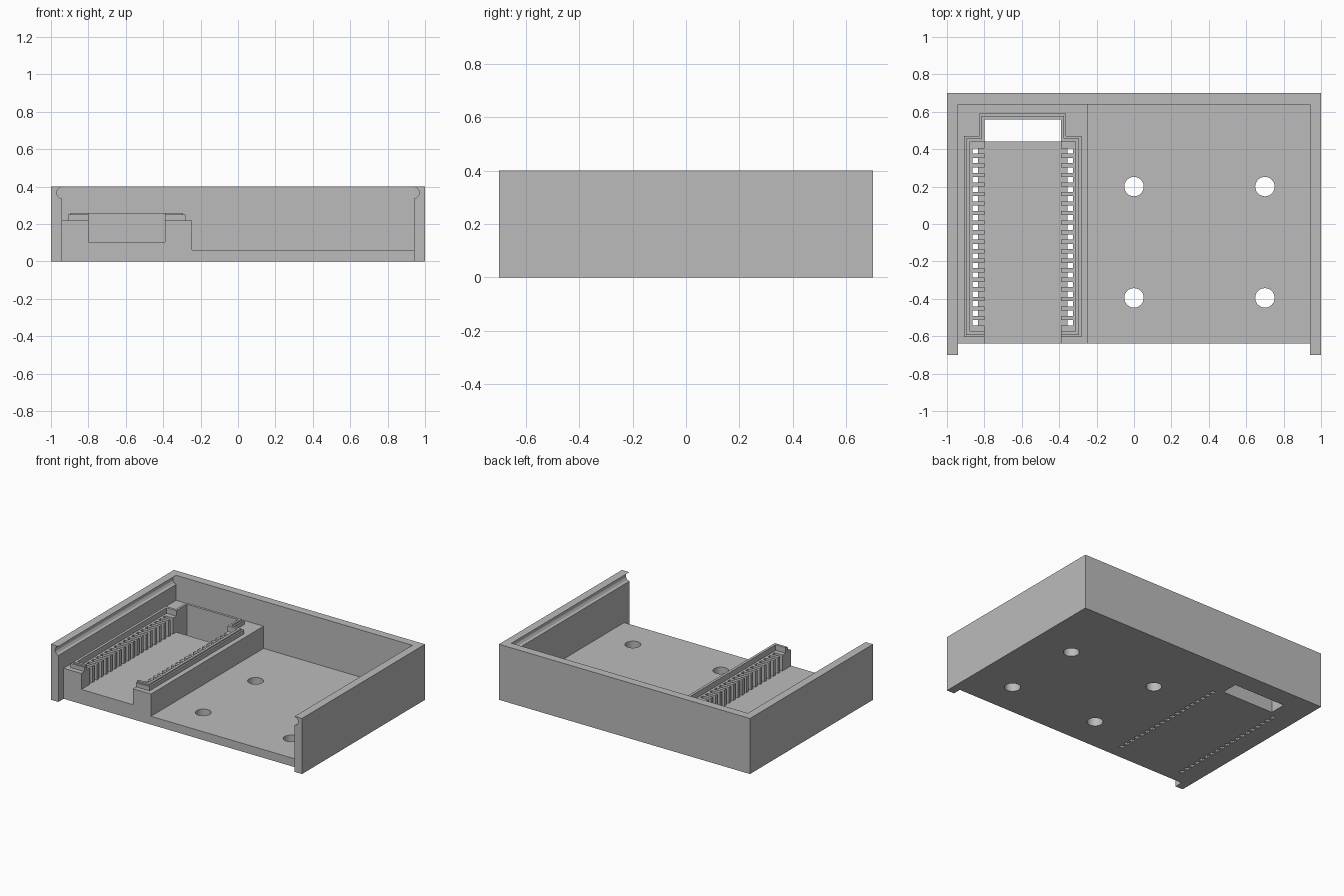
import bpy, bmesh, math
from mathutils import Matrix, Vector

cube = bpy.data.objects.get("Cube")
if cube:
    bpy.data.objects.remove(cube, do_unlink=True)

grey = bpy.data.materials.new("light_grey_plastic")
grey.use_nodes = True
grey.diffuse_color = (0.5, 0.5, 0.5, 1)
grey.node_tree.nodes["Principled BSDF"].inputs["Base Color"].default_value = (0.5, 0.5, 0.5, 1)


def finish(name, bm):
    bmesh.ops.recalc_face_normals(bm, faces=bm.faces)
    mesh = bpy.data.meshes.new(name)
    bm.to_mesh(mesh)
    bm.free()
    mesh.materials.append(grey)
    ob = bpy.data.objects.new(name, mesh)
    bpy.context.collection.objects.link(ob)
    return ob


def add_box(bm, x0, x1, y0, y1, z0, z1):
    size = Vector((x1 - x0, y1 - y0, z1 - z0))
    mid = Vector((x0 + x1, y0 + y1, z0 + z1)) / 2
    bmesh.ops.create_cube(bm, size=1, matrix=Matrix.Translation(mid) @ Matrix.Diagonal(size).to_4x4())


def box(name, *dims):
    bm = bmesh.new()
    add_box(bm, *dims)
    return finish(name, bm)


def prism(name, points, offset):
    bm = bmesh.new()
    face = bm.faces.new([bm.verts.new(p) for p in points])
    ext = bmesh.ops.extrude_face_region(bm, geom=[face], use_keep_orig=True)
    verts = [v for v in ext["geom"] if isinstance(v, bmesh.types.BMVert)]
    bmesh.ops.translate(bm, verts=verts, vec=offset)
    return finish(name, bm)


def cut(ob, cutter):
    cutter.hide_render = True
    mod = ob.modifiers.new("cut", "BOOLEAN")
    mod.operation, mod.solver, mod.object = "DIFFERENCE", "EXACT", cutter
    bpy.context.view_layer.update()
    result = bpy.data.meshes.new_from_object(ob.evaluated_get(bpy.context.evaluated_depsgraph_get()))
    ob.modifiers.clear()
    ob.data = result
    bpy.data.objects.remove(cutter, do_unlink=True)


INNER, FLOOR, DECK, PIT = 0.941, 0.06, 0.22, 0.105
CX, HALF = -0.595, 0.205          # socket centre line and half channel width

# Tray: solid block hollowed by a stepped profile with lid grooves in the side walls
tray = box("tray", -1, 1, -0.7, 0.7, 0, 0.4)
groove = [(INNER, 0.335), (0.957, 0.342), (0.967, 0.357), (0.968, 0.375), (0.96, 0.39), (INNER, 0.4), (INNER, 0.5)]
profile = [(-INNER, DECK), (-0.245, DECK), (-0.245, FLOOR), (INNER, FLOOR)]
profile += groove + [(-x, z) for x, z in reversed(groove)]
cut(tray, prism("cavity_cutter", [(x, -0.8, z) for x, z in profile], (0, 1.44, 0)))
cut(tray, box("front_cutter", -INNER, INNER, -0.8, -0.64, -0.1, 0.3))

# Socket channel and the opening behind it
cut(tray, box("channel_cutter", CX - HALF, CX + HALF, -0.8, 0.5, PIT, 0.3))
cut(tray, box("opening_cutter", CX - HALF, CX + HALF, 0.44, 0.56, -0.1, 0.3))

# Rows of contact slots and through pin holes
slots, pins = bmesh.new(), bmesh.new()
for side in (-1, 1):
    for i in range(19):
        y = 0.39 - i * 0.051
        xs = sorted((CX + side * 0.19, CX + side * 0.25))
        add_box(slots, *xs, y - 0.014, y + 0.014, PIT, 0.3)
        x = CX + side * 0.254
        add_box(pins, x - 0.014, x + 0.014, y - 0.014, y + 0.014, -0.1, 0.3)
cut(tray, finish("slot_cutter", slots))
cut(tray, finish("pin_cutter", pins))

# Mounting holes
holes = bmesh.new()
for x in (0, 0.7):
    for y in (-0.395, 0.2):
        bmesh.ops.create_cone(holes, cap_ends=True, segments=32, radius1=0.052, radius2=0.052,
                              depth=0.4, matrix=Matrix.Translation((x, y, 0)))
cut(tray, finish("hole_cutter", holes))


# Stepped rim around the socket, open at the front
def rim(name, inset, z0, z1):
    outer = [(HALF, -0.605 + inset), (0.314 - inset, -0.605 + inset), (0.314 - inset, 0.47 - inset),
             (0.232 - inset, 0.47 - inset), (0.232 - inset, 0.59 - inset)]
    inner = [(HALF, 0.56), (HALF, 0.44), (0.283, 0.44), (0.283, -0.575), (HALF, -0.575)]
    loop = outer + [(-u, y) for u, y in reversed(outer)]
    loop += [(-u, y) for u, y in reversed(inner)] + inner
    return prism(name, [(CX + u, y, z0) for u, y in loop], (0, 0, z1 - z0))


rim("socket_rim", 0, DECK, 0.25)
rim("socket_rim_cap", 0.012, 0.25, 0.26)

# Smooth the round holes and grooves only
bpy.ops.object.select_all(action="DESELECT")
tray.select_set(True)
bpy.context.view_layer.objects.active = tray
bpy.ops.object.shade_smooth_by_angle(angle=math.radians(30))
